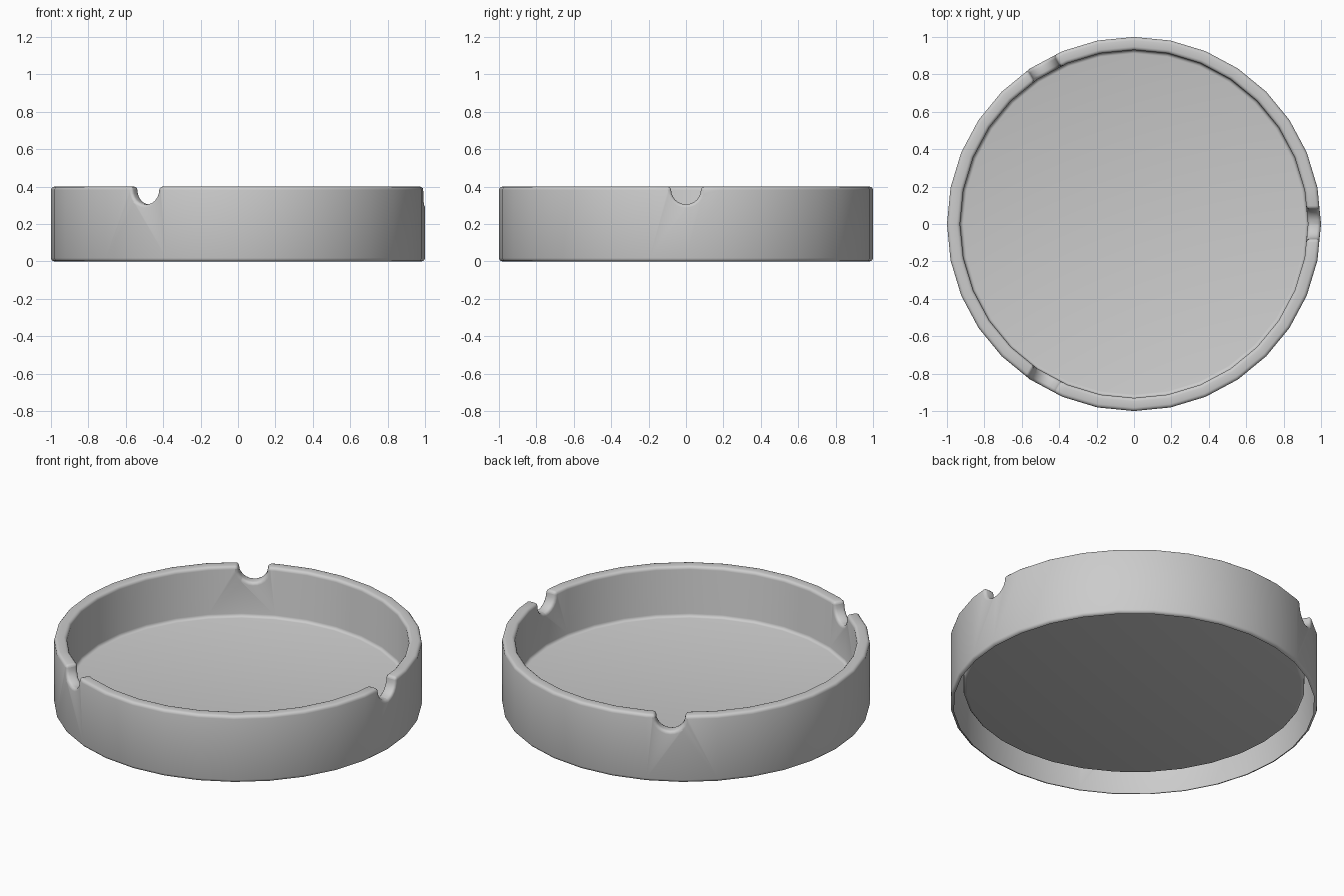
import bpy, bmesh, math
from mathutils import Matrix

if "Cube" in bpy.data.objects:
    bpy.data.objects.remove(bpy.data.objects["Cube"])

SIDES, HEIGHT, FLOOR_Z = 32, 0.4, 0.1
R_OUT, R_IN, BEVEL = 1.0, 0.93, 0.018


def make_object(name, bm):
    bmesh.ops.recalc_face_normals(bm, faces=bm.faces[:])
    mesh = bpy.data.meshes.new(name)
    bm.to_mesh(mesh)
    bm.free()
    ob = bpy.data.objects.new(name, mesh)
    bpy.context.collection.objects.link(ob)
    return ob


# tray: round cup with a sunken floor
bm = bmesh.new()
rings = []
for r, z in [(R_OUT, 0), (R_OUT, HEIGHT), (R_IN, HEIGHT), (R_IN, FLOOR_Z)]:
    rings.append([bm.verts.new((r * math.cos(2 * math.pi * i / SIDES),
                                r * math.sin(2 * math.pi * i / SIDES), z))
                  for i in range(SIDES)])
for a, b in zip(rings, rings[1:]):
    for i in range(SIDES):
        j = (i + 1) % SIDES
        bm.faces.new((a[i], a[j], b[j], b[i]))
bm.faces.new(rings[0][::-1])
bm.faces.new(rings[-1])
tray = make_object("ashtray", bm)

# U-shaped notch cutters, three around the rim
NOTCH_R, NOTCH_Z, STEPS = 0.08, 0.385, 12
outline = [(-NOTCH_R, 0.6)]
outline += [(-NOTCH_R * math.cos(math.pi * i / STEPS),
             NOTCH_Z - NOTCH_R * math.sin(math.pi * i / STEPS)) for i in range(STEPS + 1)]
outline.append((NOTCH_R, 0.6))
bm = bmesh.new()
for k in range(3):
    rot = Matrix.Rotation(math.radians(120 * k), 4, 'Z')
    face = bm.faces.new([bm.verts.new((0.8, y, z)) for y, z in outline])
    ext = bmesh.ops.extrude_face_region(bm, geom=[face], use_keep_orig=True)
    new = [v for v in ext["geom"] if isinstance(v, bmesh.types.BMVert)]
    bmesh.ops.translate(bm, verts=new, vec=(0.4, 0, 0))
    bmesh.ops.transform(bm, matrix=rot, verts=list(set(new) | set(face.verts)))
cutter = make_object("notch_cutter", bm)
cutter.hide_render = True

cut = tray.modifiers.new("notches", 'BOOLEAN')
cut.object = cutter
cut.operation = 'DIFFERENCE'
cut.solver = 'EXACT'
bev = tray.modifiers.new("soft_edges", 'BEVEL')
bev.width = BEVEL
bev.segments = 3
bev.limit_method = 'ANGLE'
bev.angle_limit = math.radians(40)
bev.use_clamp_overlap = False

# apply the modifiers, then open the underside
bpy.context.view_layer.update()
final = bpy.data.meshes.new_from_object(
    tray.evaluated_get(bpy.context.evaluated_depsgraph_get()))
tray.modifiers.clear()
tray.data = final
bpy.data.objects.remove(cutter)
bm = bmesh.new()
bm.from_mesh(final)
under = [f for f in bm.faces if all(v.co.z < 0.001 for v in f.verts)]
bmesh.ops.delete(bm, geom=under, context='FACES')
bm.to_mesh(final)
bm.free()

bpy.context.view_layer.objects.active = tray
tray.select_set(True)
bpy.ops.object.shade_smooth_by_angle(angle=math.radians(40))
